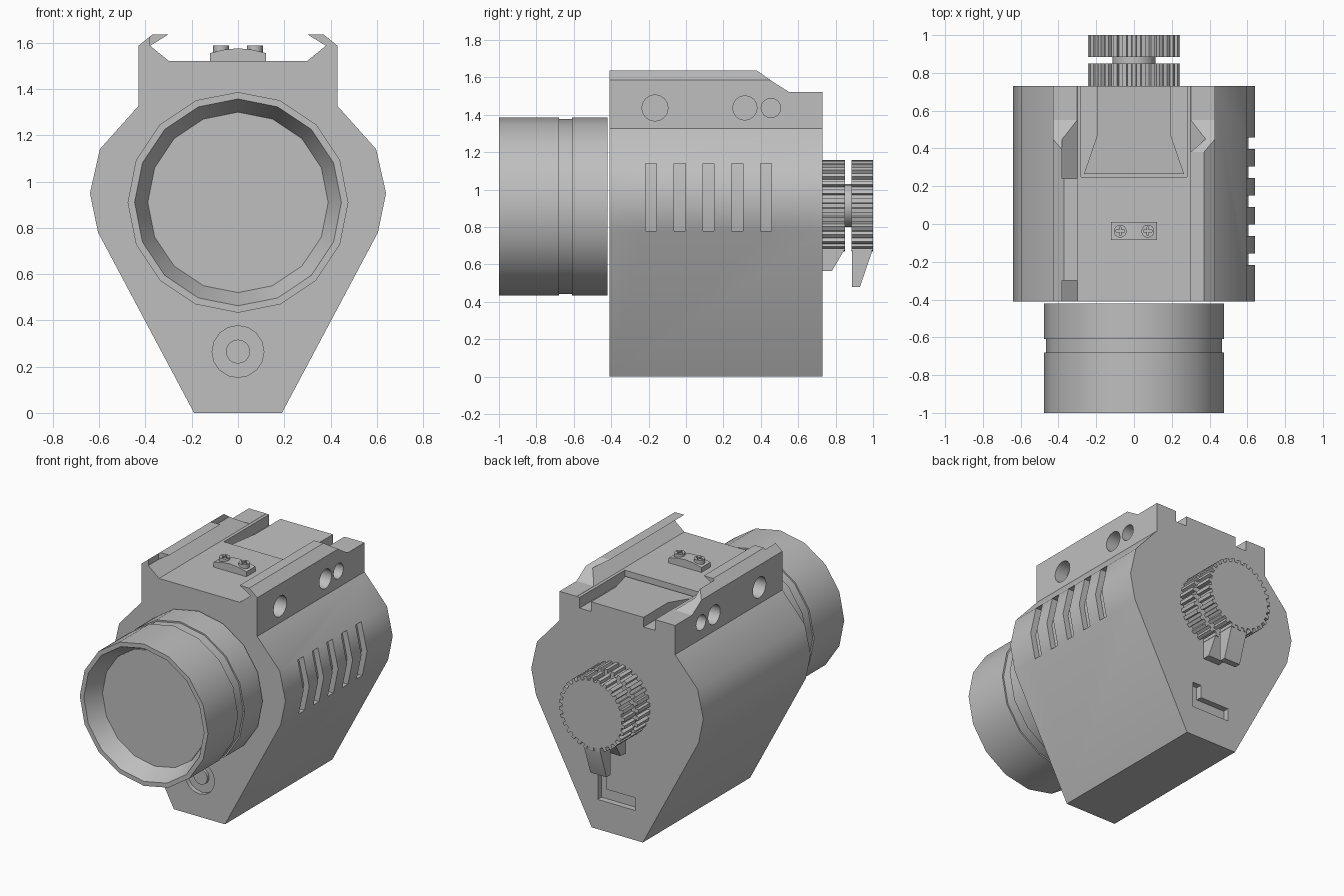
import bpy, bmesh, math
from mathutils import Vector, Matrix

if "Cube" in bpy.data.objects:
    bpy.data.objects.remove(bpy.data.objects["Cube"])

grey = bpy.data.materials.new("neutral_grey")
grey.diffuse_color = (0.52, 0.52, 0.52, 1)
grey.use_nodes = True
grey.node_tree.nodes["Principled BSDF"].inputs["Base Color"].default_value = grey.diffuse_color


def finish(name, bm):
    bmesh.ops.recalc_face_normals(bm, faces=bm.faces[:])
    me = bpy.data.meshes.new(name)
    bm.to_mesh(me)
    bm.free()
    me.materials.append(grey)
    ob = bpy.data.objects.new(name, me)
    bpy.context.collection.objects.link(ob)
    return ob


def prism(name, pts, a, b, axis):
    """Extrude a 2D outline from a to b along the given axis."""
    place = {"x": lambda p, t: (t, p[0], p[1]),
             "y": lambda p, t: (p[0], t, p[1]),
             "z": lambda p, t: (p[0], p[1], t)}[axis]
    bm = bmesh.new()
    lo = [bm.verts.new(place(p, a)) for p in pts]
    hi = [bm.verts.new(place(p, b)) for p in pts]
    bm.faces.new(lo)
    bm.faces.new(hi)
    for i in range(len(pts)):
        j = (i + 1) % len(pts)
        bm.faces.new((lo[i], lo[j], hi[j], hi[i]))
    return finish(name, bm)


def rect(x0, x1, y0, y1):
    return [(x0, y0), (x1, y0), (x1, y1), (x0, y1)]


def circle(cx, cy, r, n=16):
    return [(cx + r * math.sin(math.tau * i / n), cy + r * math.cos(math.tau * i / n)) for i in range(n)]


def lathe(name, profile, cz, n=16):
    """Spin an (r, y) profile around the y axis at height cz."""
    bm = bmesh.new()
    vs = [bm.verts.new((0, y, cz + r)) for r, y in profile]
    es = [bm.edges.new(e) for e in zip(vs, vs[1:])]
    bmesh.ops.spin(bm, geom=vs + es, cent=(0, 0, cz), axis=(0, 1, 0), angle=math.tau, steps=n)
    bmesh.ops.remove_doubles(bm, verts=bm.verts[:], dist=0.0005)
    return finish(name, bm)


def cut(ob, cutter):
    mod = ob.modifiers.new("cut", "BOOLEAN")
    mod.operation = "DIFFERENCE"
    mod.solver = "EXACT"
    mod.object = cutter
    bpy.context.view_layer.objects.active = ob
    bpy.ops.object.modifier_apply(modifier=mod.name)
    bpy.data.objects.remove(cutter)


# Body with dovetail rails on top
half = [(0.19, 0), (0.605, 0.78), (0.64, 0.95), (0.597, 1.14), (0.43, 1.327), (0.43, 1.587),
        (0.37, 1.636), (0.30, 1.636), (0.38, 1.587), (0.30, 1.522)]
body = prism("body", half + [(-x, z) for x, z in reversed(half)], -0.41, 0.73, "y")

# Rear ramp of the rails, and shortened left rail lip
cut(body, prism("ramp_cutter", [(0.38, 1.7), (0.38, 1.636), (0.475, 1.57), (0.55, 1.523),
                                (0.8, 1.523), (0.8, 1.7)], -0.6, 0.6, "x"))
for y0, y1 in ((-0.5, -0.30), (0.24, 0.6)):
    cut(body, prism("lip_cutter", rect(-0.38, -0.25, 1.587, 1.7), y0, y1, "y"))

# Recess for the rear top plate
cut(body, prism("recess_cutter", rect(-0.28, 0.28, 0.25, 0.8), 1.45, 1.65, "z"))

# Round holes in both rail sides
for y, r in ((-0.166, 0.07), (0.315, 0.065), (0.454, 0.052)):
    for s in (-1, 1):
        cut(body, prism("hole_cutter", circle(y, 1.437, r), s * 0.34, s * 0.5, "x"))

# Five bent grip slots on the right side
for i in range(5):
    y = -0.187 + 0.1535 * i
    cut(body, prism("slot_cutter", [(0.565, 0.78), (0.60, 0.95), (0.557, 1.14), (0.8, 1.14), (0.8, 0.78)],
                    y - 0.03, y + 0.03, "y"))

# L-shaped slot in the back, round recess in the front
cut(body, prism("l_slot_cutter", [(0.145, 0.37), (0.145, 0.20), (-0.135, 0.20), (-0.135, 0.285),
                                  (0.08, 0.285), (0.08, 0.37)], 0.69, 0.8, "y"))
cut(body, prism("port_cutter", circle(0, 0.265, 0.112), -0.5, -0.38, "y"))
port = prism("front_port_boss", circle(0, 0.265, 0.052), -0.40, -0.37, "y")

# Lens tube with a groove and a conical mouth, plus the glass
lens = lathe("lens_tube", [(0, -0.42), (0.477, -0.42), (0.477, -0.61), (0.467, -0.61), (0.467, -0.68),
                           (0.477, -0.68), (0.477, -1.0), (0.447, -1.0), (0.39, -0.88), (0, -0.88)], 0.91)
glass = prism("lens_glass", circle(0, 0.91, 0.388), -0.886, -0.87, "y")

# Two knurled rear knobs with pointer levers, on a hub
teeth = 30
gear = []
for i in range(teeth):
    for f, r in ((-0.28, 0.222), (-0.22, 0.245), (0.22, 0.245), (0.28, 0.222)):
        a = math.tau * (i + f) / teeth
        gear.append((r * math.sin(a), 0.915 + r * math.cos(a)))
parts = [body, port, lens, glass,
         prism("knob_hub", circle(0, 0.915, 0.115), 0.72, 0.95, "y"),
         prism("inner_knob", gear, 0.73, 0.85, "y"),
         prism("outer_knob", gear, 0.885, 1.0, "y"),
         prism("inner_lever", [(0.731, 0.9), (0.731, 0.565), (0.78, 0.565), (0.845, 0.675), (0.845, 0.9)],
               -0.06, 0.06, "x"),
         prism("outer_lever", [(0.887, 0.9), (0.887, 0.48), (0.93, 0.48), (0.995, 0.67), (0.995, 0.9)],
               -0.06, 0.06, "x")]

# Tilted plate in the rear top recess
plate = prism("rear_top_plate", [(-0.265, 0.265), (0.265, 0.265), (0.195, 0.47), (0.195, 0.73),
                                 (-0.195, 0.73), (-0.195, 0.47)], 1.44, 1.515, "z")
for v in plate.data.vertices:
    if v.co.z > 1.5 and v.co.y < 0.3:
        v.co.z -= 0.025
parts.append(plate)

# Small clamp plate with two cross-head screws
parts.append(prism("clamp_plate", [(-0.122, 1.515), (0.122, 1.515), (0.122, 1.555), (0.06, 1.57), (0, 1.576),
                                   (-0.06, 1.57), (-0.122, 1.555)], -0.085, 0.01, "y"))
for x in (-0.073, 0.073):
    screw = prism("screw", circle(x, -0.038, 0.034), 1.55, 1.588, "z")
    w, l = 0.005, 0.023
    cross = [(w, l), (w, w), (l, w), (l, -w), (w, -w), (w, -l),
             (-w, -l), (-w, -w), (-l, -w), (-l, w), (-w, w), (-w, l)]
    cut(screw, prism("cross_cutter", [(x + a, b - 0.038) for a, b in cross], 1.578, 1.6, "z"))
    parts.append(screw)

# Smooth the round walls, keep the hard edges
bpy.ops.object.select_all(action="DESELECT")
for ob in parts:
    ob.select_set(True)
bpy.context.view_layer.objects.active = body
bpy.ops.object.shade_smooth_by_angle(angle=math.radians(30))
